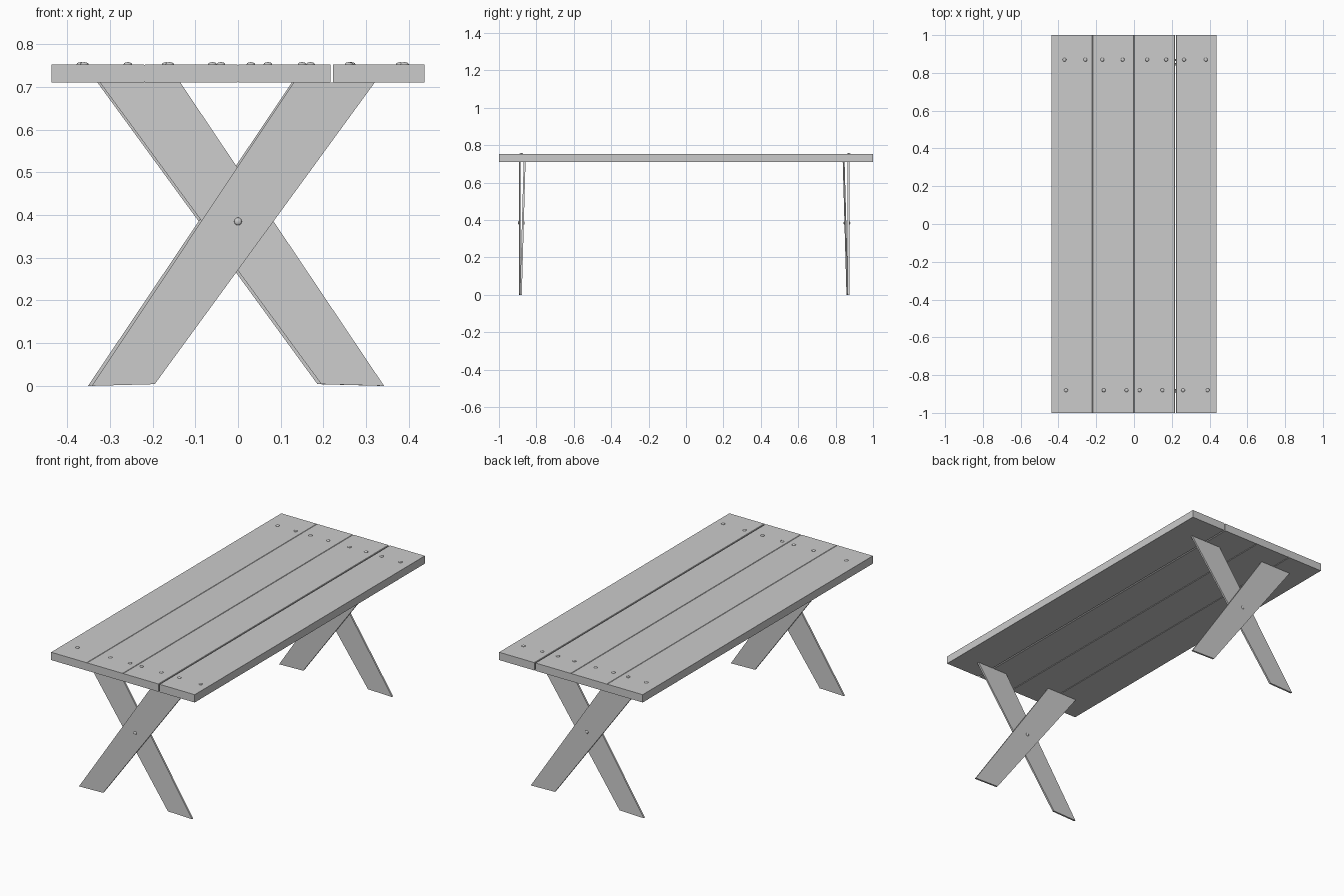
import bpy, math
from mathutils import Matrix

if "Cube" in bpy.data.objects:
    bpy.data.objects.remove(bpy.data.objects["Cube"])

Z0, Z1 = 0.71, 0.753   # underside and top of the table top


def make(name, verts, faces):
    me = bpy.data.meshes.new(name)
    me.from_pydata(verts, [], faces)
    me.validate()
    ob = bpy.data.objects.new(name, me)
    bpy.context.collection.objects.link(ob)
    return ob


def prism(name, profile, y_front, y_back):
    """Loft a counter-clockwise x,z profile between two y functions of z."""
    n = len(profile)
    verts = [(x, y_front(z), z) for x, z in profile]
    verts += [(x, y_back(z), z) for x, z in profile]
    faces = [tuple(range(n)), tuple(reversed(range(n, 2 * n)))]
    faces += [(i, i + n, (i + 1) % n + n, (i + 1) % n) for i in range(n)]
    return make(name, verts, faces)


def dome(name, loc, radius, squash, axis):
    """Flattened round screw or bolt head."""
    bpy.ops.mesh.primitive_uv_sphere_add(segments=12, ring_count=8, radius=radius)
    ob = bpy.context.object
    ob.name = name
    scale = [1, 1, 1]
    scale[axis] = squash
    ob.data.transform(Matrix.Translation(loc) @ Matrix.Diagonal((*scale, 1)))
    bpy.ops.object.shade_smooth_by_angle(angle=math.radians(60))
    return ob


# table top: four planks with small chamfers along the long edges
planks = [(-0.437, -0.2195), (-0.219, -0.0005), (0.0005, 0.217), (0.222, 0.437)]
c = 0.002
for i, (a, b) in enumerate(planks):
    l = 0.0003 if i == 0 else c
    r = 0.0003 if i == 3 else c
    profile = [(a + l, Z0), (b - r, Z0), (b, Z0 + r), (b, Z1 - r),
               (b - r, Z1), (a + l, Z1), (a, Z1 - l), (a, Z0 + l)]
    prism(f"top_plank_{i + 1}", profile, lambda z: -1.0, lambda z: 1.0)

# crossed leg boards: the outer one upright, the inner one leaning inwards
outer = [(-0.342, 0.0), (-0.195, 0.004), (0.32, Z0), (0.13, Z0)]
inner = [(0.195, 0.004), (0.342, 0.0), (-0.135, Z0), (-0.323, Z0)]
for end in ("front", "back"):
    parts = [
        prism(end + "_outer_leg", outer, lambda z: -0.894, lambda z: -0.884),
        prism(end + "_inner_leg", inner,
              lambda z: -0.888 + 0.02 * z / Z0 * 1.0,
              lambda z: -0.878 + 0.02 * z / Z0 * 1.0),
        dome(end + "_outer_bolt", (0, -0.894, 0.385), 0.009, 0.5, 1),
        dome(end + "_inner_bolt", (0, -0.867, 0.385), 0.009, 0.5, 1),
    ]
    if end == "back":
        # the back pair is the front pair turned half round
        turn = Matrix.Translation((-0.009, -0.02, 0)) @ Matrix.Rotation(math.pi, 4, 'Z')
        for p in parts:
            p.data.transform(turn)

# screw heads in a row at each end
rows = {"front": (-0.88, [-0.36, -0.16, -0.04, 0.03, 0.15, 0.26, 0.39]),
        "back": (0.87, [-0.368, -0.258, -0.168, -0.06, 0.07, 0.17, 0.265, 0.38])}
for end, (y, xs) in rows.items():
    for i, x in enumerate(xs):
        dome(f"{end}_screw_{i + 1}", (x, y, Z1), 0.01, 0.5, 2)
